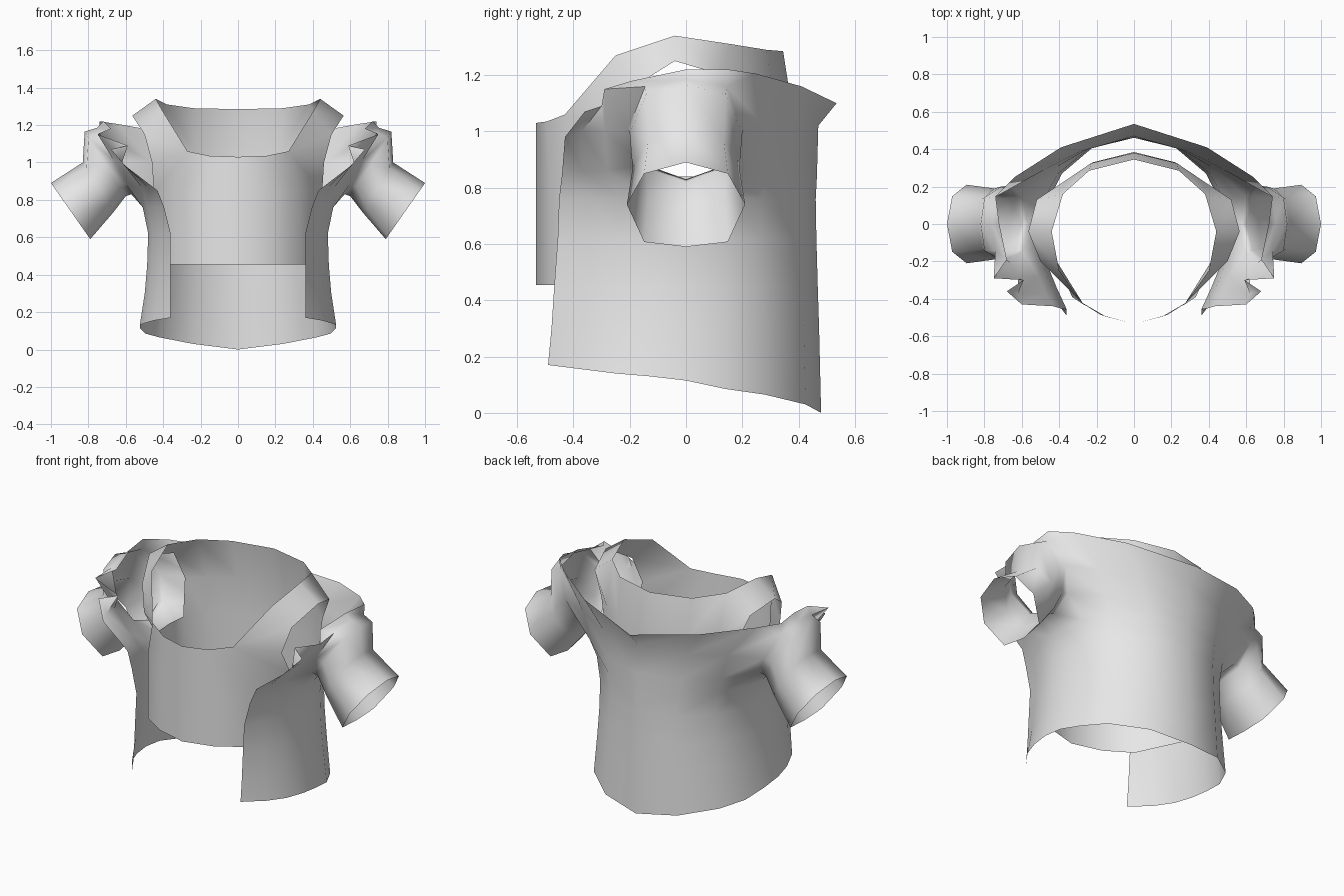
import bpy, bmesh, math
from mathutils import Vector

if "Cube" in bpy.data.objects:
    bpy.data.objects.remove(bpy.data.objects["Cube"])

cloth = bpy.data.materials.new("grey_cloth")
cloth.diffuse_color = (0.8, 0.8, 0.8, 1)
cloth.use_nodes = True
cloth.node_tree.nodes["Principled BSDF"].inputs["Base Color"].default_value = cloth.diffuse_color


def grid(bm, rows):
    """Skin a list of point rows; repeated points collapse to triangles."""
    for lo, hi in zip(rows, rows[1:]):
        for i in range(len(lo) - 1):
            pts = []
            for p in (lo[i], hi[i], hi[i + 1], lo[i + 1]):
                if tuple(p) not in pts:
                    pts.append(tuple(p))
            if len(pts) > 2:
                bm.faces.new([bm.verts.new(p) for p in pts])


def finish(bm, name):
    """Weld the patches, face them outward, mirror the half and smooth it."""
    bmesh.ops.remove_doubles(bm, verts=bm.verts, dist=0.0005)
    bmesh.ops.recalc_face_normals(bm, faces=bm.faces)
    bm.faces.ensure_lookup_table()
    if bm.faces[0].normal.y < 0:
        bmesh.ops.reverse_faces(bm, faces=bm.faces)
    me = bpy.data.meshes.new(name)
    bm.to_mesh(me)
    bm.free()
    me.materials.append(cloth)
    ob = bpy.data.objects.new(name, me)
    bpy.context.collection.objects.link(ob)
    mod = ob.modifiers.new("mirror", 'MIRROR')
    mod.use_clip = True
    bpy.ops.object.select_all(action='DESELECT')
    ob.select_set(True)
    bpy.context.view_layer.objects.active = ob
    bpy.ops.object.modifier_apply(modifier="mirror")
    bpy.ops.object.shade_smooth_by_angle(angle=math.radians(75))


def ring(top, bottom, half, sq_top=1.0, sq_bottom=1.0):
    """Eight points around the arm: top, back, bottom, front.
    Lower sq values flatten the top or bottom."""
    t, b = Vector((top[0], 0, top[1])), Vector((bottom[0], 0, bottom[1]))
    out = []
    for k in range(8):
        a = k * math.pi / 4
        c = round(math.cos(a), 6)
        c = math.copysign(abs(c) ** (sq_top if c > 0 else sq_bottom), c)
        p = (t + b) / 2 + (t - b) / 2 * c
        out.append((p.x, half * math.sin(a), p.z))
    return out


# ---- open jacket: half, columns run from centre back to front edge
bm = bmesh.new()
arm = ring((.755, 1.185), (.57, .83), .205, .45)
hem = [(0, .48, 0), (.24, .425, .03), (.42, .28, .065), (.495, .14, .085),
       (.525, 0, .115), (.525, -.13, .13), (.50, -.25, .14),
       (.45, -.37, .155), (.36, -.49, .17)]


def body_row(z, sx, back, front, edge_x):
    row = [(x * sx, y * (back if y > 0 else front), z) for x, y, _ in hem]
    row[-1] = (edge_x, row[-1][1], z)
    return row


chest = [(0, .465, .84), (.25, .40, .85), (.44, .29, .86),
         arm[3], arm[4], arm[5],
         (.51, -.28, .86), (.475, -.37, .86), (.43, -.44, .85)]
grid(bm, [hem,
          body_row(.30, .95, .985, .975, .36),
          body_row(.45, .925, .975, .955, .36),
          body_row(.62, .915, .965, .93, .36),
          body_row(.76, .97, .96, .92, .395),
          chest])

# upper back with flared collar edge
collar_back = (.64, .25, 1.205)
grid(bm, [chest[:4],
          [(0, .47, 1.02), (.28, .39, 1.0), (.48, .29, 1.01), arm[2]],
          [(0, .535, 1.10), (.39, .41, 1.16), collar_back, arm[1]]])

# front panel with zigzag lapel
lapel = (.75, -.29, 1.15)
grid(bm, [chest[5:],
          [arm[6], (.62, -.29, 1.0), (.62, -.37, 1.0), (.60, -.43, .98)],
          [arm[7], lapel, (.59, -.30, 1.09), (.68, -.36, 1.07)]])

# dropped shoulder edge
grid(bm, [[arm[1], arm[1], arm[0], arm[7], arm[7]],
          [collar_back, (.74, .15, 1.22), (.72, 0, 1.22),
           (.68, -.19, 1.18), lapel]])

# short sleeve
sleeve = [arm,
          ring((.82, 1.165), (.60, .82), .20, .6),
          ring((.83, 1.0), (.665, .735), .19, .8, .7),
          ring((1.0, .89), (.79, .59), .21, .9, .35)]
grid(bm, [r[::-1] + r[-1:] for r in reversed(sleeve)])
finish(bm, "jacket")

# ---- sleeveless inner top
bm = bmesh.new()
plan = [(0, .385), (.22, .33), (.37, .23), (.45, .12), (.46, 0),
        (.45, -.14), (.33, -.39), (.18, -.485), (0, -.533)]
waist, bust = ([(x, y, z) for x, y in plan] for z in (.455, .84))
grid(bm, [waist, bust])

# back panel up to the neckline
neck_b, arm_b = (.38, .16, 1.31), (.52, .13, 1.20)
grid(bm, [bust[:4],
          [(0, .38, 1.06), (.23, .325, 1.06), (.37, .23, 1.06), (.46, .15, 1.06)],
          [(0, .345, 1.285), (.24, .285, 1.29), neck_b, arm_b]])

# front panel up to the neckline
neck_f, arm_f = (.27, -.43, 1.06), (.46, -.24, 1.0)
grid(bm, [bust[5:], [arm_f, neck_f, (.15, -.495, 1.035), (0, -.533, 1.03)]])

# shoulder strap
grid(bm, [[arm_b, (.565, -.04, 1.25), (.50, -.20, 1.15), arm_f],
          [neck_b, (.44, -.04, 1.34), (.40, -.25, 1.27), neck_f]])
finish(bm, "inner_top")
